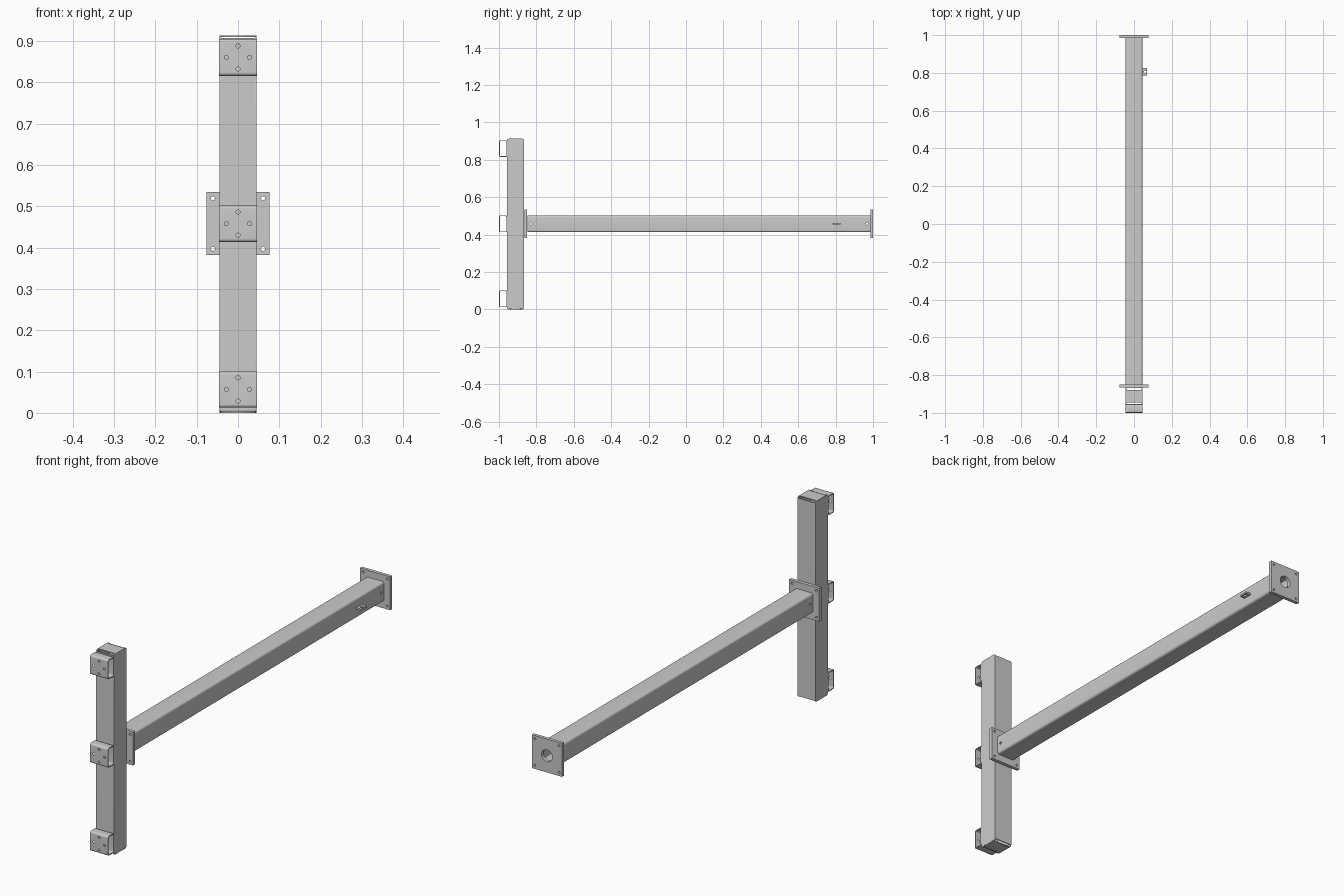
import bpy
import bmesh
from math import pi, cos, sin, radians
from mathutils import Matrix, Euler

cube = bpy.data.objects.get("Cube")
if cube:
    bpy.data.objects.remove(cube)

MID = 0.458          # height of the beam axis
HALF = 0.045         # half width of the square sections
TURN = {"x": Euler((pi / 2, 0, pi / 2)), "y": Euler((pi / 2, 0, 0)), "z": Euler((0, 0, 0))}


def circle(cx, cy, r, n=20):
    return [(cx + r * cos(2 * pi * i / n), cy + r * sin(2 * pi * i / n)) for i in range(n)]


def rounded(w, h, r, steps=5):
    """Rounded rectangle with half sizes w and h."""
    pts = []
    for k, (sx, sy) in enumerate([(1, 1), (-1, 1), (-1, -1), (1, -1)]):
        for i in range(steps + 1):
            a = (k + i / steps) * pi / 2
            pts.append((sx * (w - r) + r * cos(a), sy * (h - r) + r * sin(a)))
    return pts


def rect(w, h):
    return [(w, h), (-w, h), (-w, -h), (w, -h)]


def extrude(name, loops, axis, depth, loc):
    """Extrude an outline with holes along an axis, centred on loc."""
    curve = bpy.data.curves.new(name, "CURVE")
    curve.dimensions = "2D"
    curve.fill_mode = "BOTH"
    curve.extrude = depth / 2
    for pts in loops:
        spline = curve.splines.new("POLY")
        spline.points.add(len(pts) - 1)
        for p, (u, v) in zip(spline.points, pts):
            p.co = (u, v, 0, 1)
        spline.use_cyclic_u = True
    temp = bpy.data.objects.new(name + "_outline", curve)
    bpy.context.collection.objects.link(temp)
    bpy.context.view_layer.update()
    mesh = bpy.data.meshes.new_from_object(temp.evaluated_get(bpy.context.evaluated_depsgraph_get()))
    bpy.data.objects.remove(temp)
    bm = bmesh.new()
    bm.from_mesh(mesh)
    bmesh.ops.remove_doubles(bm, verts=bm.verts, dist=1e-5)
    bmesh.ops.recalc_face_normals(bm, faces=bm.faces)
    bm.transform(Matrix.Translation(loc) @ TURN[axis].to_matrix().to_4x4())
    bm.to_mesh(mesh)
    bm.free()
    obj = bpy.data.objects.new(name, mesh)
    bpy.context.collection.objects.link(obj)
    return obj


def drill(obj, axis, depth, points, r):
    """Bore round holes along an axis through obj."""
    for p in points:
        cutter = extrude("drill", [circle(0, 0, r)], axis, depth, p)
        cutter.hide_render = True
        mod = obj.modifiers.new("hole", "BOOLEAN")
        mod.operation = "DIFFERENCE"
        mod.solver = "EXACT"
        mod.object = cutter
        bpy.context.view_layer.update()
        done = bpy.data.meshes.new_from_object(obj.evaluated_get(bpy.context.evaluated_depsgraph_get()))
        obj.modifiers.clear()
        obj.data = done
        bpy.data.objects.remove(cutter)


def soften(obj):
    obj.data.polygons.foreach_set("use_smooth", [True] * len(obj.data.polygons))
    obj.data.set_sharp_from_angle(angle=radians(30))


# Horizontal square tube with rounded edges
beam = extrude("beam", [rounded(HALF, HALF, 0.01), rounded(0.039, 0.039, 0.005)],
               "y", 1.835, (0, 0.069, MID))
drill(beam, "x", 0.2, [(0, y, MID) for y in (-0.83, 0.967)], 0.006)
soften(beam)

# Bolted end plates
bolts = [circle(sx * 0.061, sy * 0.061, 0.005) for sx in (-1, 1) for sy in (-1, 1)]
for name, y in (("front_flange", -0.857), ("rear_flange", 0.993)):
    soften(extrude(name, [rect(0.076, 0.076), circle(0, 0, 0.027, 32)] + bolts,
                   "y", 0.015, (0, y, MID)))

# Small pierced lug on the side of the beam
soften(extrude("side_lug", [rounded(0.014, 0.02, 0.003), circle(0.003, 0, 0.007)],
               "z", 0.008, (0.056, 0.806, MID)))

# Upright folded box: side cheeks, front and back walls, narrower end caps
POST_Y, POST_HALF, POST_TOP, SHEET = -0.911, 0.0455, 0.913, 0.004
for side, x in (("left", HALF - SHEET / 2), ("right", SHEET / 2 - HALF)):
    soften(extrude("post_cheek_" + side, [rounded(POST_HALF, POST_TOP / 2, 0.01)],
                   "x", SHEET, (x, POST_Y, POST_TOP / 2)))
for name, s in (("post_front_wall", -1), ("post_back_wall", 1)):
    extrude(name, [rect(HALF - SHEET, POST_TOP / 2 - 0.006)], "y", SHEET,
            (0, POST_Y + s * (POST_HALF - SHEET / 2), POST_TOP / 2))
for name, z in (("post_bottom_cap", SHEET / 2), ("post_top_cap", POST_TOP - SHEET / 2)):
    extrude(name, [rect(HALF, 0.033)], "z", SHEET, (0, POST_Y, z))

# Three open brackets on the front of the upright
for name, z in (("lower", 0.057), ("middle", MID), ("upper", 0.86)):
    y = -0.978
    bracket = extrude(name + "_bracket",
                      [rounded(0.0215, 0.0445, 0.008), rounded(0.0175, 0.0405, 0.004)],
                      "x", 0.091, (0, y, z))
    d = 0.028
    drill(bracket, "y", 0.02, [(dx, -1.0, z + dz) for dx, dz in ((d, 0), (-d, 0), (0, d), (0, -d))], 0.005)
    soften(bracket)
